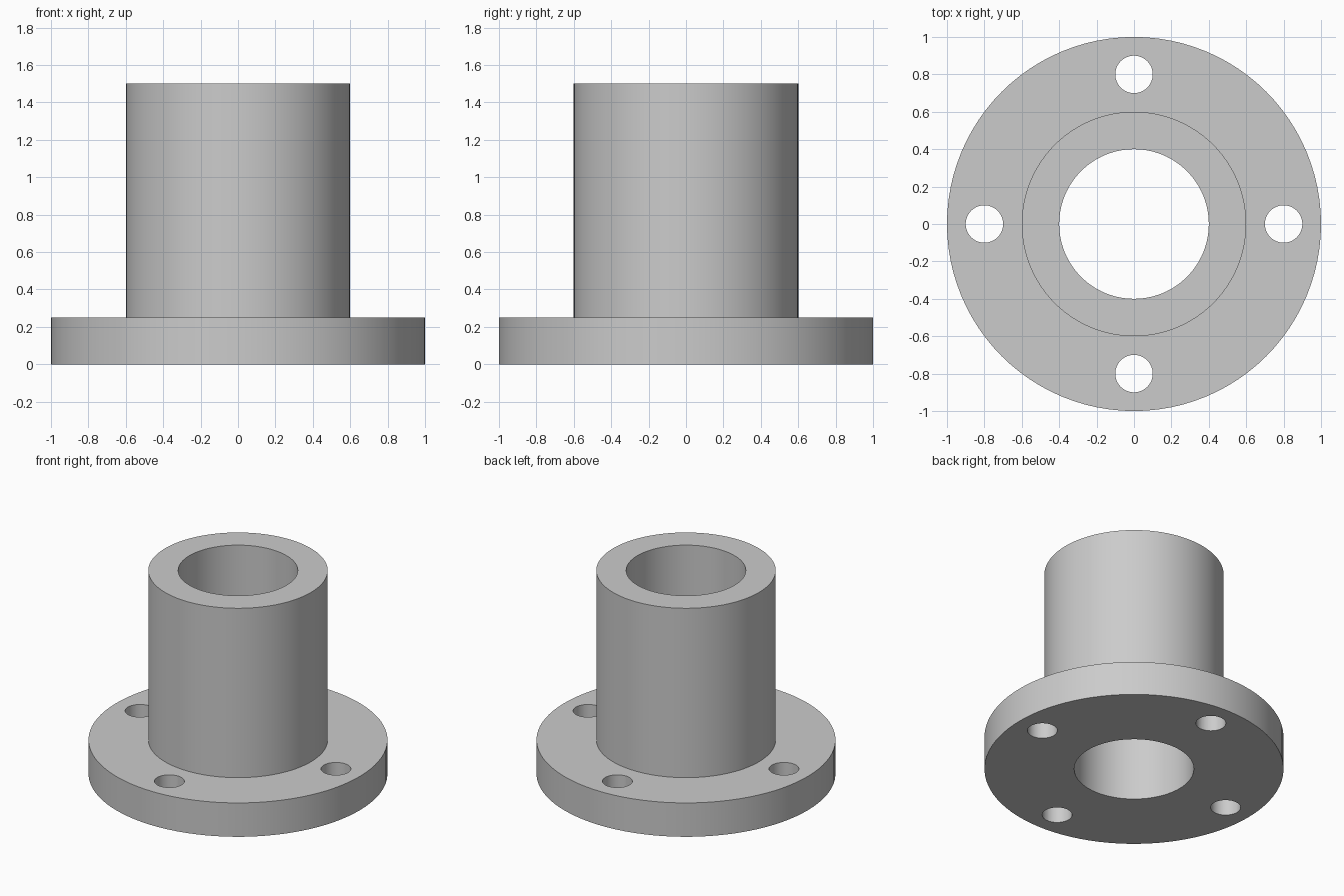
import bpy
import bmesh
from math import cos, sin, pi, radians
from mathutils import Matrix, Vector

SEGMENTS = 96
FLANGE_HEIGHT = 0.25
TOTAL_HEIGHT = 1.5
FLANGE_RADIUS, SLEEVE_RADIUS, BORE_RADIUS = 1.0, 0.6, 0.4
HOLE_RADIUS, HOLE_CIRCLE, HOLE_COUNT = 0.1, 0.8, 4

cube = bpy.data.objects.get("Cube")
if cube:
    bpy.data.objects.remove(cube, do_unlink=True)


def make_material(name, colour):
    mat = bpy.data.materials.new(name)
    mat.use_nodes = True
    mat.diffuse_color = colour
    mat.node_tree.nodes["Principled BSDF"].inputs["Base Color"].default_value = colour
    return mat


def make_object(name, bm):
    bmesh.ops.recalc_face_normals(bm, faces=bm.faces)
    mesh = bpy.data.meshes.new(name)
    bm.to_mesh(mesh)
    bm.free()
    obj = bpy.data.objects.new(name, mesh)
    bpy.context.collection.objects.link(obj)
    return obj


# Flanged sleeve: a stepped section turned around the bore axis
section = [
    (BORE_RADIUS, 0), (FLANGE_RADIUS, 0),
    (FLANGE_RADIUS, FLANGE_HEIGHT), (SLEEVE_RADIUS, FLANGE_HEIGHT),
    (SLEEVE_RADIUS, TOTAL_HEIGHT), (BORE_RADIUS, TOTAL_HEIGHT),
]
bm = bmesh.new()
verts = [bm.verts.new((r, 0, z)) for r, z in section]
edges = [bm.edges.new((a, b)) for a, b in zip(verts, verts[1:] + verts[:1])]
bmesh.ops.spin(bm, geom=verts + edges, cent=(0, 0, 0), axis=(0, 0, 1),
               angle=2 * pi, steps=SEGMENTS, use_merge=True)
bmesh.ops.remove_doubles(bm, verts=bm.verts, dist=0.0001)
flange = make_object("flanged_sleeve", bm)
flange.data.materials.append(make_material("light grey metal", (0.6, 0.6, 0.6, 1)))

# Bolt holes: drill four cylinders through the flange
bm = bmesh.new()
for i in range(HOLE_COUNT):
    angle = 2 * pi * i / HOLE_COUNT
    centre = Vector((HOLE_CIRCLE * cos(angle), HOLE_CIRCLE * sin(angle), FLANGE_HEIGHT / 2))
    bmesh.ops.create_cone(bm, cap_ends=True, segments=SEGMENTS // 2,
                          radius1=HOLE_RADIUS, radius2=HOLE_RADIUS,
                          depth=FLANGE_HEIGHT * 2, matrix=Matrix.Translation(centre))
drill = make_object("bolt_hole_cutter", bm)
drill.hide_render = True

cut = flange.modifiers.new("bolt_holes", "BOOLEAN")
cut.operation = "DIFFERENCE"
cut.solver = "EXACT"
cut.object = drill

bpy.ops.object.select_all(action="DESELECT")
flange.select_set(True)
bpy.context.view_layer.objects.active = flange
bpy.ops.object.modifier_apply(modifier=cut.name)
bpy.data.objects.remove(drill, do_unlink=True)

# Smooth walls, crisp rims
bpy.ops.object.shade_smooth_by_angle(angle=radians(30))
